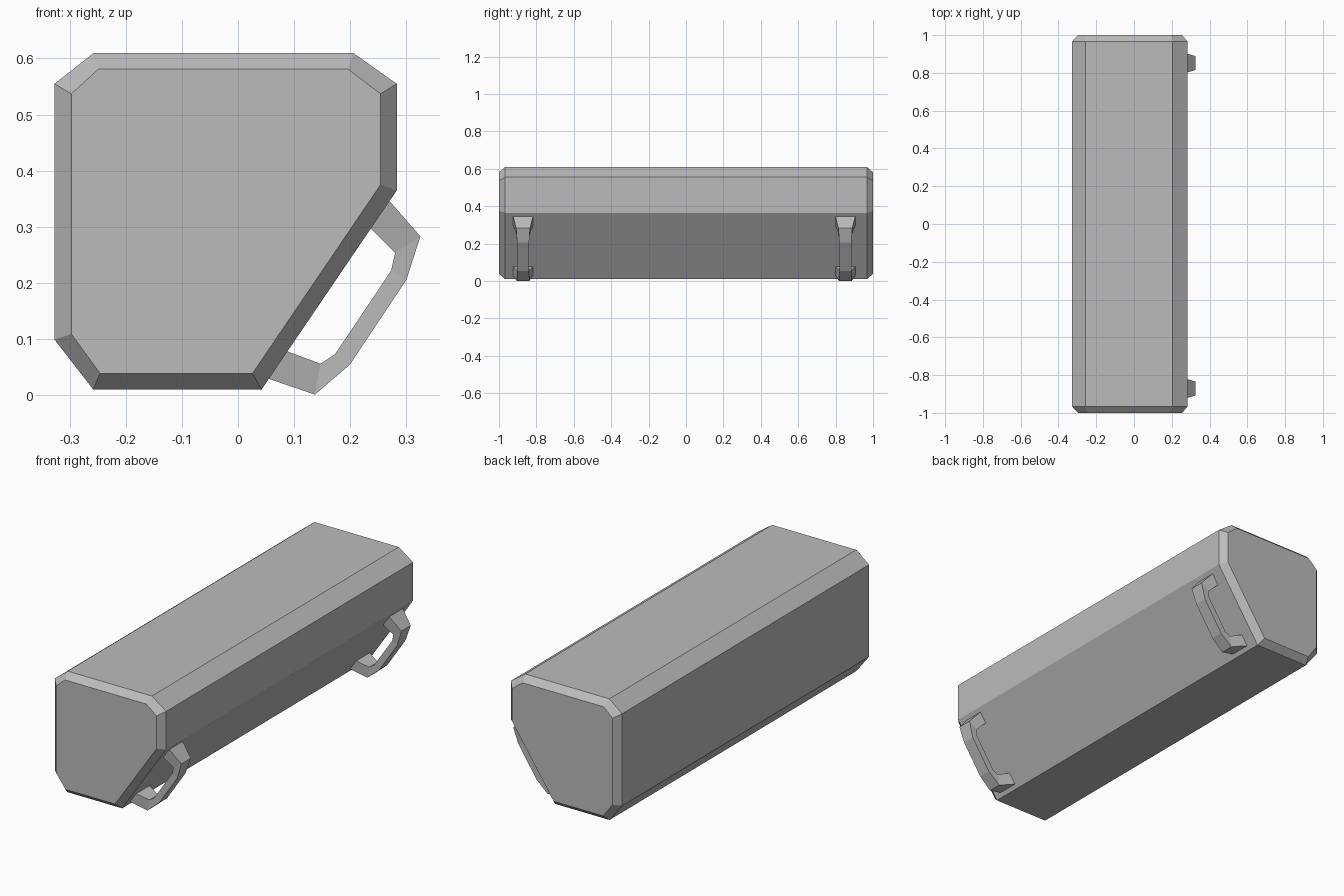
import bpy
import bmesh

cube = bpy.data.objects.get("Cube")
if cube:
    bpy.data.objects.remove(cube, do_unlink=True)


def make_material(name, color):
    mat = bpy.data.materials.new(name)
    mat.use_nodes = True
    mat.diffuse_color = color
    mat.node_tree.nodes["Principled BSDF"].inputs["Base Color"].default_value = color
    return mat


def loft(name, sections, mat):
    """Skin a row of matching closed sections and cap both ends."""
    bm = bmesh.new()
    rings = [[bm.verts.new(p) for p in section] for section in sections]
    for a, b in zip(rings, rings[1:]):
        for i in range(len(a)):
            j = (i + 1) % len(a)
            bm.faces.new((a[i], a[j], b[j], b[i]))
    bm.faces.new(rings[0])
    bm.faces.new(rings[-1])
    bmesh.ops.recalc_face_normals(bm, faces=bm.faces)
    mesh = bpy.data.meshes.new(name)
    bm.to_mesh(mesh)
    bm.free()
    mesh.materials.append(mat)
    obj = bpy.data.objects.new(name, mesh)
    bpy.context.collection.objects.link(obj)
    return obj


grey = make_material("plain grey", (0.5, 0.5, 0.5, 1))

# Long faceted body with chamfered ends
outer = [(-0.327, 0.555), (-0.257, 0.61), (0.205, 0.61), (0.283, 0.555),
         (0.283, 0.365), (0.042, 0.01), (-0.258, 0.01), (-0.327, 0.099)]
inner = [(-0.297, 0.537), (-0.249, 0.581), (0.196, 0.581), (0.254, 0.537),
         (0.254, 0.375), (0.026, 0.039), (-0.246, 0.039), (-0.297, 0.109)]
ends = [(inner, -1), (outer, -0.967), (outer, 0.967), (inner, 1)]
loft("body", [[(x, y, z) for x, z in ring] for ring, y in ends], grey)

# Handles on the sloping side: outer point, inner point, half width
handle = [((0.27, 0.346), (0.237, 0.297), 0.053),
          ((0.325, 0.283), (0.28, 0.254), 0.037),
          ((0.30, 0.205), (0.273, 0.222), 0.032),
          ((0.20, 0.055), (0.173, 0.073), 0.032),
          ((0.137, 0.001), (0.147, 0.056), 0.034),
          ((0.055, 0.029), (0.088, 0.078), 0.053)]
for name, y in (("front_handle", -0.871), ("back_handle", 0.852)):
    loft(name, [[(ox, y - w, oz), (ox, y + w, oz), (ix, y + w, iz), (ix, y - w, iz)]
                for (ox, oz), (ix, iz), w in handle], grey)
